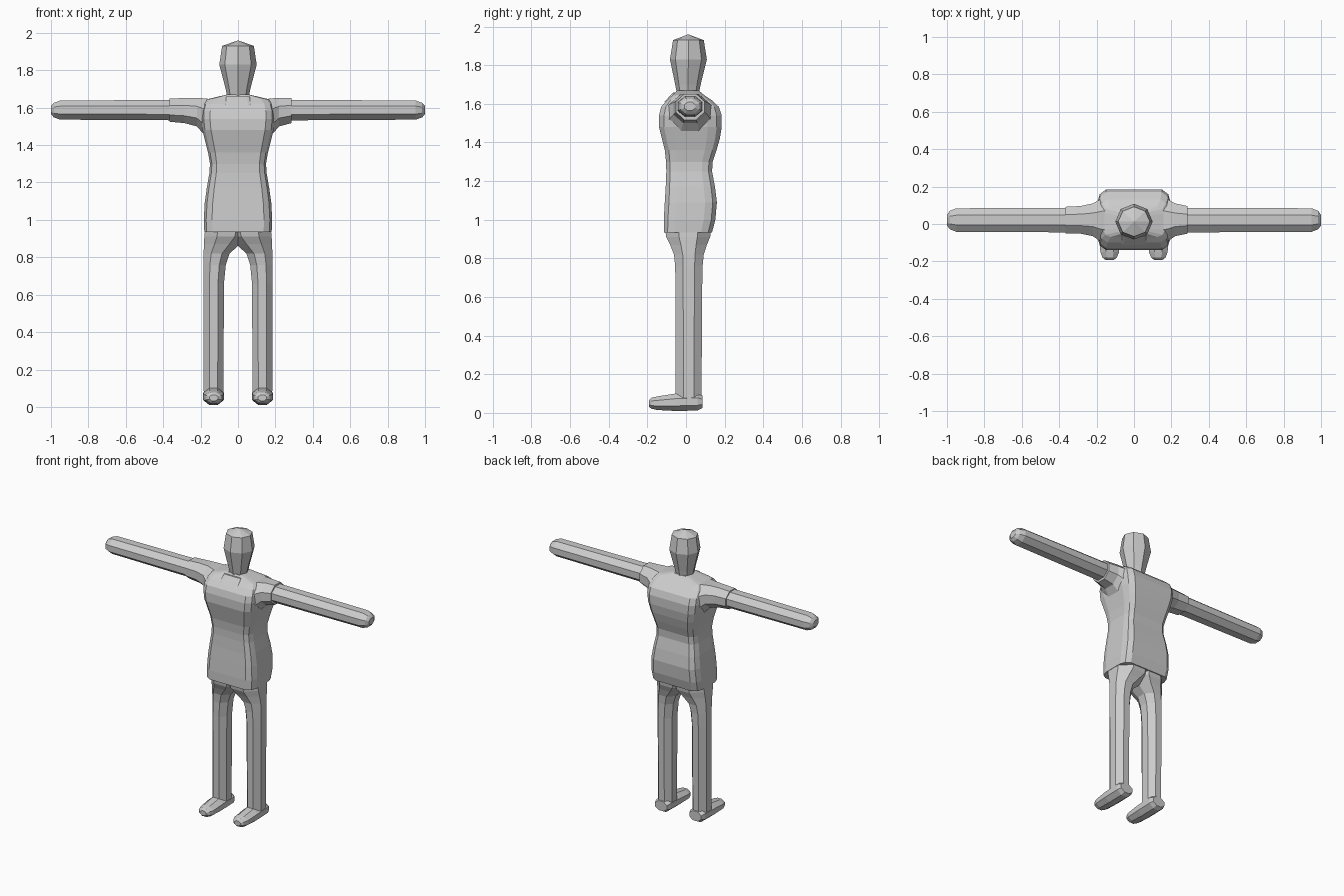
import bpy, bmesh, math
from mathutils import Vector

grey = bpy.data.materials.new("plain grey")
grey.diffuse_color = (0.6, 0.6, 0.6, 1)

# Unit cross-sections
ROUND = [(math.cos(math.radians(a)), math.sin(math.radians(a))) for a in range(0, 360, 45)]
k = 1 / math.cos(math.radians(22.5))
OCT = [(k * math.cos(math.radians(a + 22.5)), k * math.sin(math.radians(a + 22.5)))
       for a in range(0, 360, 45)]
quarter = [(1, 0.55), (0.93, 0.84), (0.76, 1)]
BOX = (quarter + [(-a, b) for a, b in reversed(quarter)]
       + [(-a, -b) for a, b in quarter] + [(a, -b) for a, b in reversed(quarter)])


def loft(name, shape, axis, rings, side=1, apex=None):
    """Skin rings (position, u min, u max, v min, v max) along an axis; side=-1 mirrors x."""
    bm = bmesh.new()
    loops = []
    for t, u0, u1, v0, v1 in rings:
        loop = []
        for a, b in shape:
            u = (u0 + u1) / 2 + a * (u1 - u0) / 2
            v = (v0 + v1) / 2 + b * (v1 - v0) / 2
            p = {"x": (t, u, v), "y": (u, t, v), "z": (u, v, t)}[axis]
            loop.append(bm.verts.new((p[0] * side, p[1], p[2])))
        loops.append(loop)
    n = len(shape)
    for low, high in zip(loops, loops[1:]):
        for i in range(n):
            j = (i + 1) % n
            bm.faces.new((low[i], low[j], high[j], high[i]))
    bm.faces.new(loops[0])
    if apex:
        tip = bm.verts.new(Vector(apex))
        for i in range(n):
            bm.faces.new((loops[-1][i], loops[-1][(i + 1) % n], tip))
    else:
        bm.faces.new(loops[-1])
    bmesh.ops.recalc_face_normals(bm, faces=bm.faces)
    mesh = bpy.data.meshes.new(name)
    bm.to_mesh(mesh)
    bm.free()
    mesh.materials.append(grey)
    obj = bpy.data.objects.new(name, mesh)
    bpy.context.collection.objects.link(obj)
    return obj


# Torso: height, half width, front, back
torso = [(0.935, 0.18, -0.115, 0.135), (1.0, 0.183, -0.115, 0.152), (1.09, 0.178, -0.11, 0.16),
         (1.17, 0.167, -0.105, 0.15), (1.25, 0.153, -0.102, 0.135), (1.30, 0.15, -0.103, 0.138),
         (1.36, 0.16, -0.11, 0.158), (1.42, 0.175, -0.125, 0.175), (1.48, 0.19, -0.14, 0.185),
         (1.54, 0.197, -0.14, 0.185), (1.585, 0.195, -0.128, 0.17), (1.62, 0.185, -0.098, 0.132),
         (1.645, 0.165, -0.07, 0.095), (1.67, 0.06, -0.045, 0.065)]
loft("torso", BOX, "z", [(z, -w, w, f, b) for z, w, f, b in torso])

# Collar tab
loft("collar", BOX, "z", [(1.61, -0.072, 0.072, -0.112, -0.05),
                          (1.66, -0.062, 0.062, -0.066, -0.03)])

# Neck and head
loft("head", ROUND, "z", [(1.62, -0.07, 0.07, -0.06, 0.08), (1.67, -0.06, 0.06, -0.05, 0.07),
                          (1.70, -0.066, 0.066, -0.056, 0.076),
                          (1.83, -0.1, 0.1, -0.083, 0.108), (1.93, -0.085, 0.085, -0.067, 0.092)],
     apex=(0, 0.012, 1.96))

for side, word, cuff in ((1, "left", 0.285), (-1, "right", 0.365)):
    # Sleeve
    loft(word + "_sleeve", OCT, "x",
         [(0.14, -0.11, 0.15, 1.42, 1.645), (0.185, -0.09, 0.13, 1.46, 1.65),
          (0.22, -0.065, 0.11, 1.50, 1.652), (0.285, -0.052, 0.096, 1.517, 1.652),
          (cuff + 0.001, -0.05, 0.092, 1.525, 1.648)], side)
    # Arm
    loft(word + "_arm", OCT, "x",
         [(0.25, -0.045, 0.086, 1.532, 1.642), (0.95, -0.042, 0.084, 1.536, 1.638),
          (0.985, -0.028, 0.07, 1.548, 1.626), (1.0, -0.008, 0.048, 1.565, 1.609)], side)
    # Leg with its half of the pelvis
    loft(word + "_leg", OCT, "z",
         [(0.95, -0.06, 0.176, -0.108, 0.13), (0.91, -0.05, 0.18, -0.102, 0.125),
          (0.87, -0.01, 0.182, -0.082, 0.108), (0.82, 0.045, 0.184, -0.062, 0.092),
          (0.76, 0.065, 0.185, -0.056, 0.086), (0.66, 0.075, 0.185, -0.055, 0.084),
          (0.05, 0.078, 0.183, -0.053, 0.08)], side)
    # Foot
    loft(word + "_foot", OCT, "y",
         [(0.085, 0.085, 0.175, 0.025, 0.09), (0.06, 0.076, 0.185, 0.012, 0.105),
          (-0.055, 0.076, 0.186, 0.01, 0.1), (-0.15, 0.08, 0.18, 0.015, 0.085),
          (-0.18, 0.092, 0.168, 0.022, 0.078), (-0.192, 0.108, 0.152, 0.032, 0.065)], side)
